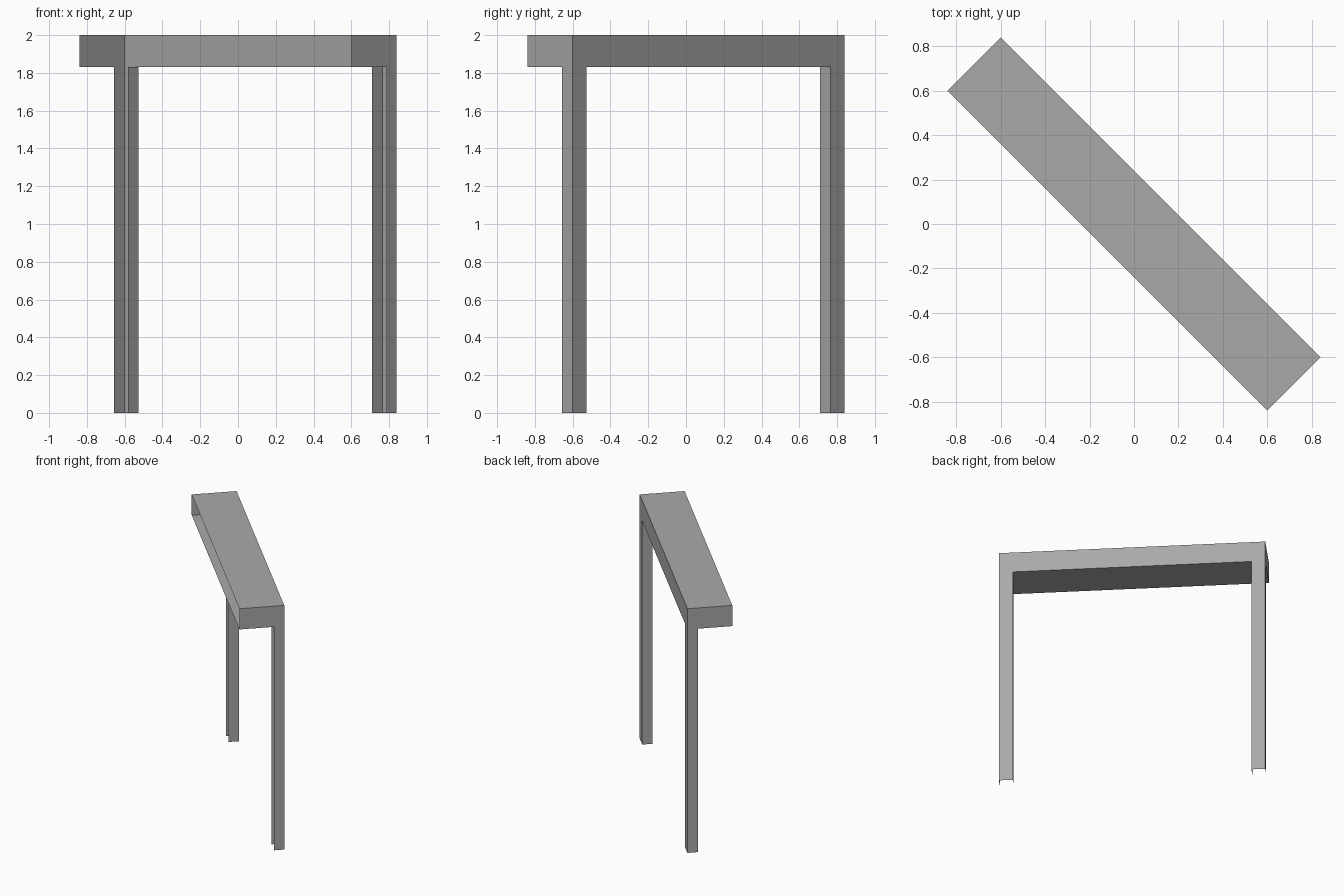
import bpy
import bmesh
from math import radians
from mathutils import Matrix, Vector

if "Cube" in bpy.data.objects:
    bpy.data.objects.remove(bpy.data.objects["Cube"], do_unlink=True)

L, W = 1.019, 0.169          # half length and half width of the beam
TOP, LOW = 2.0, 1.83         # beam top and underside heights
LEG_W, LEG_D = 0.106, 0.078  # leg width and depth
TURN = Matrix.Rotation(radians(-45), 4, "Z")

grey = bpy.data.materials.new("mid grey")
grey.use_nodes = True
colour = (0.4, 0.4, 0.4, 1)
grey.diffuse_color = colour
grey.node_tree.nodes["Principled BSDF"].inputs["Base Color"].default_value = colour


def panel(name, points, outward):
    """One flat sheet whose normal follows the outward direction."""
    bm = bmesh.new()
    face = bm.faces.new([bm.verts.new(p) for p in points])
    face.normal_update()
    if face.normal.dot(Vector(outward)) < 0:
        face.normal_flip()
    mesh = bpy.data.meshes.new(name)
    bm.to_mesh(mesh)
    bm.free()
    mesh.transform(TURN)
    mesh.materials.append(grey)
    bpy.context.collection.objects.link(bpy.data.objects.new(name, mesh))


inner = L - LEG_W   # inner side of each leg
front = W - LEG_D   # open front of each leg

# Beam top
panel("beam_top", [(-L, -W, TOP), (L, -W, TOP), (L, W, TOP), (-L, W, TOP)], (0, 0, 1))

# Beam underside, notched where the hollow legs run in
panel("beam_underside",
      [(x, y, LOW) for x, y in [(-L, -W), (L, -W), (L, front), (inner, front),
                                (inner, W), (-inner, W), (-inner, front), (-L, front)]],
      (0, 0, -1))

# Back sheet: beam and both legs in one piece
panel("back_panel",
      [(x, W, z) for x, z in [(-L, 0), (-L, TOP), (L, TOP), (L, 0),
                              (inner, 0), (inner, LOW), (-inner, LOW), (-inner, 0)]],
      (0, 1, 0))

# End sheets and inner leg sides, mirrored
for side, s in (("right", -1), ("left", 1)):
    panel(side + "_end_panel",
          [(s * L, y, z) for y, z in [(-W, LOW), (-W, TOP), (W, TOP),
                                      (W, 0), (front, 0), (front, LOW)]],
          (s, 0, 0))
    panel(side + "_leg_inner_side",
          [(s * inner, y, z) for y, z in [(front, 0), (front, LOW), (W, LOW), (W, 0)]],
          (-s, 0, 0))
